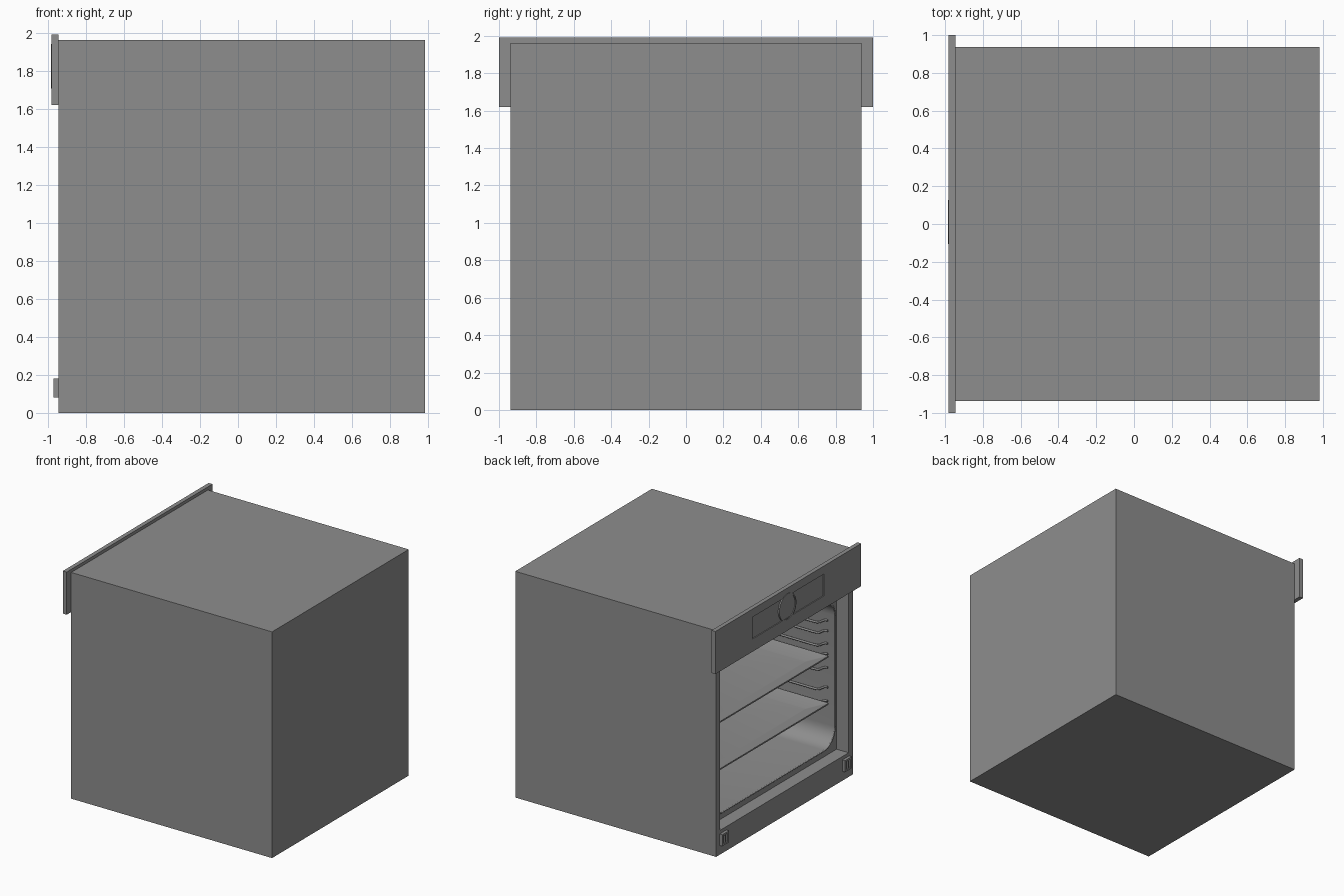
import bpy, bmesh, math
from mathutils import Vector

if "Cube" in bpy.data.objects:
    bpy.data.objects.remove(bpy.data.objects["Cube"])

# Dark grey enamel shared by all parts
GREY = bpy.data.materials.new("dark_grey")
GREY.diffuse_color = (0.27, 0.27, 0.27, 1)
GREY.use_nodes = True
GREY.node_tree.nodes["Principled BSDF"].inputs["Base Color"].default_value = GREY.diffuse_color


def rrect(u0, u1, v0, v1, r=0.0, n=8):
    """Rectangle outline in 2D, rounded when r > 0."""
    if r == 0:
        return [(u1, v1), (u0, v1), (u0, v0), (u1, v0)]
    pts = []
    corners = [(u1 - r, v1 - r), (u0 + r, v1 - r), (u0 + r, v0 + r), (u1 - r, v0 + r)]
    for k, (cu, cv) in enumerate(corners):
        for i in range(n + 1):
            a = math.pi / 2 * (k + i / n)
            pts.append((cu + r * math.cos(a), cv + r * math.sin(a)))
    return pts


def x_ring(bm, x, *rect):
    return [bm.verts.new((x, u, v)) for u, v in rrect(*rect)]


def z_ring(bm, z, *rect):
    return [bm.verts.new((u, v, z)) for u, v in rrect(*rect)]


def skin(bm, rings):
    for a, b in zip(rings, rings[1:]):
        for i in range(len(a)):
            j = (i + 1) % len(a)
            bm.faces.new((a[i], a[j], b[j], b[i]))


def finish(name, bm, smooth=False):
    bmesh.ops.recalc_face_normals(bm, faces=bm.faces)
    me = bpy.data.meshes.new(name)
    bm.to_mesh(me)
    bm.free()
    me.materials.append(GREY)
    ob = bpy.data.objects.new(name, me)
    bpy.context.collection.objects.link(ob)
    if smooth:
        bpy.ops.object.select_all(action='DESELECT')
        ob.select_set(True)
        bpy.context.view_layer.objects.active = ob
        bpy.ops.object.shade_smooth_by_angle(angle=math.radians(35))
    return ob


def boxes(name, ranges):
    """One object made of boxes given as x0, x1, y0, y1, z0, z1."""
    bm = bmesh.new()
    for x0, x1, y0, y1, z0, z1 in ranges:
        vs = bmesh.ops.create_cube(bm, size=1)['verts']
        bmesh.ops.scale(bm, verts=vs, vec=(x1 - x0, y1 - y0, z1 - z0))
        bmesh.ops.translate(bm, verts=vs, vec=((x0 + x1) / 2, (y0 + y1) / 2, (z0 + z1) / 2))
    return finish(name, bm)


def wires(name, paths, radius, cyclic=False):
    cu = bpy.data.curves.new(name, 'CURVE')
    cu.dimensions = '3D'
    cu.bevel_depth = radius
    cu.bevel_resolution = 2
    cu.use_fill_caps = True
    cu.materials.append(GREY)
    for path in paths:
        sp = cu.splines.new('POLY')
        sp.points.add(len(path) - 1)
        for p, co in zip(sp.points, path):
            p.co = (*co, 1)
        sp.use_cyclic_u = cyclic
        sp.use_smooth = True
    ob = bpy.data.objects.new(name, cu)
    bpy.context.collection.objects.link(ob)
    return ob


FRONT, STEP, BACK = -0.945, -0.83, 0.983

# Housing: outer box, stepped door recess and rounded cooking cavity
bm = bmesh.new()
shell = [x_ring(bm, BACK, -0.937, 0.937, 0, 1.963),
         x_ring(bm, FRONT, -0.937, 0.937, 0, 1.963),
         x_ring(bm, FRONT, -0.88, 0.88, 0.21, 1.62),
         x_ring(bm, STEP, -0.88, 0.88, 0.21, 1.62)]
bm.faces.new(shell[0])
skin(bm, shell)
cavity = [x_ring(bm, STEP, -0.85, 0.85, 0.27, 1.53, 0.15)]
for i in range(5):
    a = math.pi / 2 * i / 4
    d = 0.06 * (1 - math.cos(a))
    cavity.append(x_ring(bm, 0.69 + 0.06 * math.sin(a),
                         -0.85 + d, 0.85 - d, 0.27 + d, 1.53 - d, 0.15 - d))
skin(bm, cavity)
bm.faces.new(cavity[-1])
rim_edges = []
for ring in (shell[-1], cavity[0]):
    for i, v in enumerate(ring):
        rim_edges.append(bm.edges.get((v, ring[(i + 1) % len(ring)])))
bmesh.ops.triangle_fill(bm, edges=rim_edges, use_beauty=True, normal=Vector((-1, 0, 0)))
finish("housing", bm, smooth=True)

# Door gasket around the cavity mouth
wires("door_gasket", [[(STEP, u, v) for u, v in
                       rrect(-0.856, 0.856, 0.264, 1.536, 0.156)]], 0.007, cyclic=True)

# Control panel with sunken display strip
bm = bmesh.new()
panel = [x_ring(bm, FRONT, -1, 1, 1.62, 1.99), x_ring(bm, -0.982, -1, 1, 1.62, 1.99),
         x_ring(bm, -0.982, -0.49, 0.49, 1.73, 1.92),
         x_ring(bm, -0.974, -0.49, 0.49, 1.73, 1.92)]
skin(bm, panel)
bm.faces.new(panel[0])
bm.faces.new(panel[-1])
finish("control_panel", bm)

# Round dial with a shallow ring groove
bm = bmesh.new()
dial = []
for x, r in ((-0.973, 0.117), (-0.985, 0.117), (-0.985, 0.105), (-0.979, 0.105)):
    dial.append([bm.verts.new((x, 0.01 + r * math.cos(t * math.tau / 48),
                               1.825 + r * math.sin(t * math.tau / 48))) for t in range(48)])
skin(bm, dial)
bm.faces.new(dial[0])
bm.faces.new(dial[-1])
finish("dial", bm, smooth=True)

# Slotted door hinge sockets
for side, s in (("left", 1), ("right", -1)):
    parts = []
    for y0, y1, z0, z1 in ((0.795, 0.815, 0.08, 0.18), (0.868, 0.888, 0.08, 0.18),
                           (0.815, 0.868, 0.08, 0.095), (0.815, 0.868, 0.165, 0.18),
                           (0.835, 0.848, 0.095, 0.165)):
        ys = sorted((s * y0, s * y1))
        parts.append((-0.97, FRONT, *ys, z0, z1))
    boxes("hinge_socket_" + side, parts)

# Baking trays sloping gently from the edge to a sunken floor
for name, z in (("upper_tray", 1.037), ("lower_tray", 0.627)):
    bm = bmesh.new()

    def tray_ring(h, inset, r):
        return z_ring(bm, z + h, -0.80 + inset, 0.66 - inset,
                      -0.815 + inset, 0.815 - inset, r)

    rings = [tray_ring(-0.048, 0.13, 0.01), tray_ring(-0.012, 0, 0.01),
             tray_ring(0, 0, 0.01), tray_ring(-0.036, 0.13, 0.01)]
    skin(bm, rings)
    bm.faces.new(rings[0])
    bm.faces.new(rings[-1])
    finish(name, bm, smooth=True)

# Shelf rails on both cavity walls, front ends bent upward
for side, s in (("left", 1), ("right", -1)):
    paths = []
    for z in (1.28, 1.19, 1.08, 0.99, 0.87, 0.70, 0.58):
        prof = [(-0.77, 0.045), (-0.745, 0.042), (-0.72, 0.03), (-0.695, 0.012),
                (-0.67, 0.002), (-0.63, 0), (0.55, 0), (0.60, 0.01), (0.64, 0.04)]
        paths.append([(x, s * 0.844, z + h) for x, h in prof])
    wires("shelf_rails_" + side, paths, 0.009)
